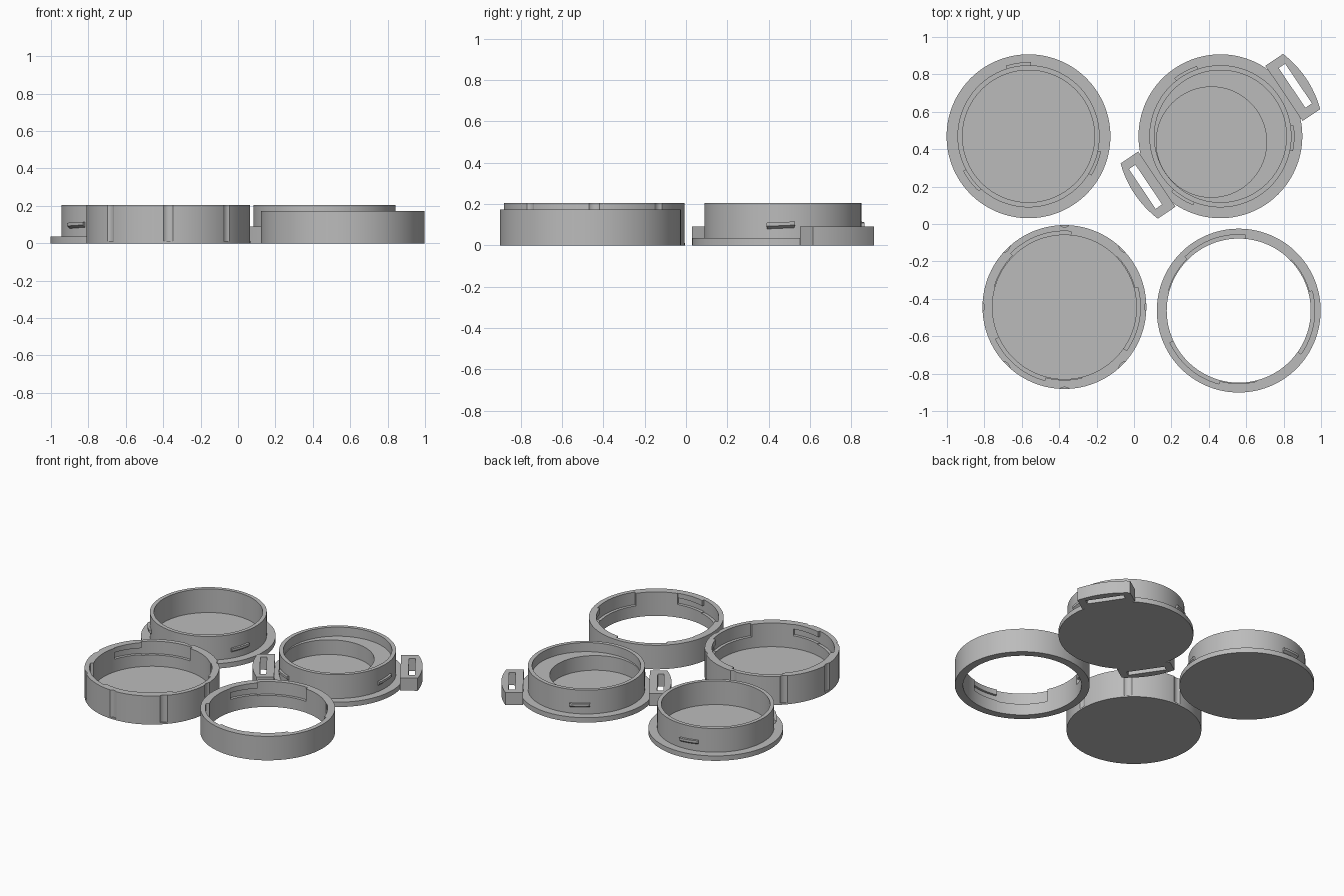
import bpy, bmesh, math
from math import cos, sin, radians, sqrt

if "Cube" in bpy.data.objects:
    bpy.data.objects.remove(bpy.data.objects["Cube"])

SEG = 120
R = 0.438          # outer radius shared by all four parts
grey = bpy.data.materials.new("light grey")
grey.diffuse_color = (0.5, 0.5, 0.5, 1)
grey.use_nodes = True
grey.node_tree.nodes["Principled BSDF"].inputs["Base Color"].default_value = grey.diffuse_color


def finish(bm, name, loc=(0, 0)):
    bmesh.ops.recalc_face_normals(bm, faces=bm.faces)
    me = bpy.data.meshes.new(name)
    bm.to_mesh(me)
    bm.free()
    me.materials.append(grey)
    ob = bpy.data.objects.new(name, me)
    ob.location = (loc[0], loc[1], 0)
    bpy.context.collection.objects.link(ob)
    return ob


def prism(name, pts, z0, z1, loc=(0, 0)):
    bm = bmesh.new()
    face = bm.faces.new([bm.verts.new((x, y, z0)) for x, y in pts])
    out = bmesh.ops.extrude_face_region(bm, geom=[face])["geom"]
    for v in out:
        if isinstance(v, bmesh.types.BMVert):
            v.co.z = z1
    return finish(bm, name, loc)


def disc(name, r, z0, z1, loc, n=SEG):
    return prism(name, [(r * cos(math.tau * i / n), r * sin(math.tau * i / n))
                        for i in range(n)], z0, z1, loc)


def sweep(name, profile, a0, a1, loc, rise=0.0, n=16):
    """Sweep a closed (r, z) profile round z; a full turn closes on itself."""
    bm = bmesh.new()
    full = abs(a1 - a0) >= 360
    rings = []
    for i in range(n if full else n + 1):
        a = radians(a0 + (a1 - a0) * i / n)
        rings.append([bm.verts.new((r * cos(a), r * sin(a), z + rise * i / n))
                      for r, z in profile])
    m = len(profile)
    for i in range(n):
        p, q = rings[i], rings[(i + 1) % len(rings)]
        for j in range(m):
            k = (j + 1) % m
            bm.faces.new((p[j], p[k], q[k], q[j]))
    if not full:
        bm.faces.new(rings[0])
        bm.faces.new(rings[-1])
    return finish(bm, name, loc)


def box_profile(r0, r1, z0, z1):
    return [(r0, z0), (r1, z0), (r1, z1), (r0, z1)]


def combine(ob, other, op="DIFFERENCE"):
    mod = ob.modifiers.new("bool", "BOOLEAN")
    mod.object, mod.operation, mod.solver = other, op, "EXACT"
    bpy.context.view_layer.update()
    bpy.context.view_layer.objects.active = ob
    bpy.ops.object.modifier_apply(modifier="bool")
    bpy.data.objects.remove(other)


def base_cup(name, loc, floor, lug_angle):
    # flanged cup with three bayonet lugs
    cup = disc(name, R, 0, 0.035, loc)
    combine(cup, disc("body", 0.38, 0.01, 0.205, loc), "UNION")
    combine(cup, disc("cavity", 0.353, floor, 0.3, loc))
    lug = [(0.372, 0.079), (0.38, 0.079), (0.396, 0.092),
           (0.396, 0.109), (0.372, 0.109)]
    for k in range(3):
        a = lug_angle + 120 * k
        sweep(name + "_lug", lug, a - 10, a + 10, loc, 0.006)
    return cup


def cut_bayonet(ob, loc, top):
    # three entry recesses, each leading to a track below a lip
    for a in (85, 205, 325):
        combine(ob, sweep("entry", box_profile(0.36, 0.406, top - 0.09, top + 0.1),
                          a, a + 50, loc))
        combine(ob, sweep("track", box_profile(0.36, 0.406, top - 0.085, top - 0.04),
                          a + 49, a + 79, loc, 0.006))
        combine(ob, sweep("lip", box_profile(0.36, 0.39, top - 0.06, top + 0.1),
                          a + 49, a + 79, loc))


# plain base cup
base_cup("plain_base", (-0.564, 0.469), 0.035, 98)

# strap base with off-centre pocket
sc = (0.462, 0.469)
strap = base_cup("strap_base", sc, 0.14, -1.5)
combine(strap, disc("pocket", 0.295, 0.035, 0.3, (0.414, 0.438)))

# strap loops on opposite sides
for ang in (34, 214):
    c, s = cos(radians(ang)), sin(radians(ang))
    w, ro = 0.178, 0.553
    half = math.asin(w / ro)
    outline = [(0.41, -w)]
    outline += [(ro * cos(half * t / 6), ro * sin(half * t / 6)) for t in range(-6, 7)]
    outline += [(0.41, w), (0.395, w), (0.395, -w)][:1]
    slot = [(0.462, -0.128), (0.504, -0.128), (0.504, 0.128), (0.462, 0.128)]
    turn = lambda pts: [(c * x - s * y, s * x + c * y) for x, y in pts]
    loop = prism("strap_loop", turn(outline), 0, 0.09, sc)
    combine(loop, prism("slot", turn(slot), -0.1, 0.2, sc))
    # corner webs joining the loop to the flange
    combine(strap, loop, "UNION")

# closed lid with grip notches
lc = (-0.372, -0.444)
lid = disc("lid", R, 0, 0.205, lc)
combine(lid, disc("cavity", 0.385, 0.035, 0.3, lc))
cut_bayonet(lid, lc, 0.205)
for k in range(8):
    a = radians(45 * k)
    rn = R + 0.03
    combine(lid, disc("notch", 0.04, 0.012, 0.3,
                      (lc[0] + rn * cos(a), lc[1] + rn * sin(a)), 24))

# open locking ring
rc = (0.56, -0.463)
ring = sweep("open_ring", box_profile(0.385, R, 0, 0.172), 0, 360, rc, 0, SEG)
cut_bayonet(ring, rc, 0.172)

# smooth round walls, crisp rims
for ob in bpy.context.scene.objects:
    bpy.ops.object.select_all(action="DESELECT")
    ob.select_set(True)
    bpy.context.view_layer.objects.active = ob
    bpy.ops.object.shade_smooth_by_angle(angle=radians(25))
